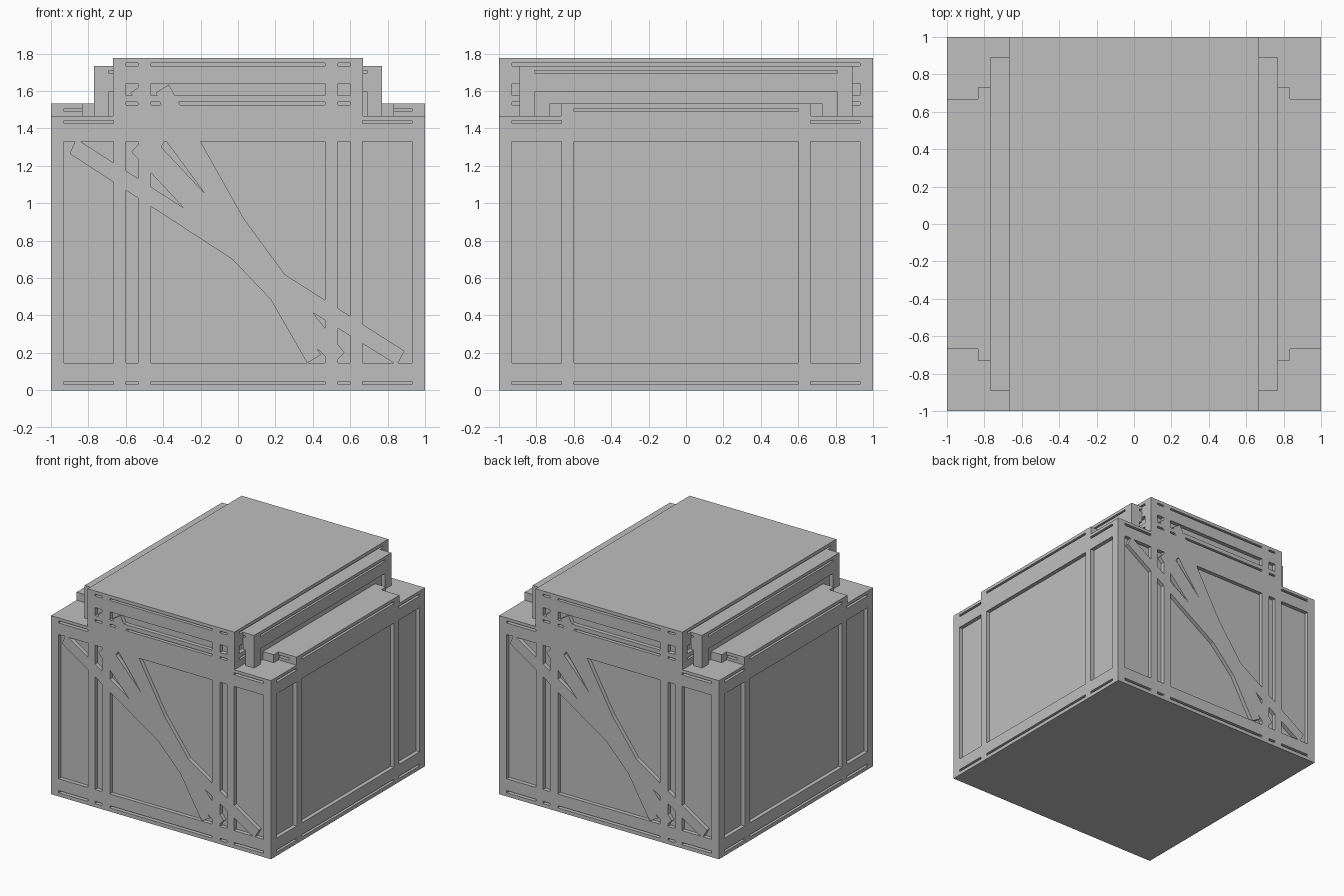
import bpy, bmesh
from math import pi
from mathutils import Matrix

cube = bpy.data.objects.get("Cube")
if cube:
    bpy.data.objects.remove(cube, do_unlink=True)

grey = bpy.data.materials.new("plain grey")
grey.use_nodes = True
grey.diffuse_color = (0.52, 0.52, 0.52, 1)
grey.node_tree.nodes["Principled BSDF"].inputs["Base Color"].default_value = grey.diffuse_color

DEPTH = 0.033
HALF_TURN = Matrix.Rotation(pi, 4, 'Z')
# Maps a profile (u, v, out) to a front face (x, z, -y), a side face (y, z, x) or a plan
FRONT = Matrix(((1, 0, 0, 0), (0, 0, -1, 0), (0, 1, 0, 0), (0, 0, 0, 1)))
SIDE = Matrix(((0, 0, 1, 0), (1, 0, 0, 0), (0, 1, 0, 0), (0, 0, 0, 1)))
PLAN = Matrix.Identity(4)


def prisms(name, outlines, low, high, matrix):
    """Extrude flat outlines between two distances and place them."""
    bm = bmesh.new()
    for outline in outlines:
        face = bm.faces.new([bm.verts.new((u, v, low)) for u, v in outline])
        ext = bmesh.ops.extrude_face_region(bm, geom=[face])
        top = [g for g in ext["geom"] if isinstance(g, bmesh.types.BMVert)]
        bmesh.ops.translate(bm, verts=top, vec=(0, 0, high - low))
    bmesh.ops.recalc_face_normals(bm, faces=bm.faces)
    bm.transform(matrix)
    mesh = bpy.data.meshes.new(name)
    bm.to_mesh(mesh)
    bm.free()
    mesh.materials.append(grey)
    obj = bpy.data.objects.new(name, mesh)
    bpy.context.collection.objects.link(obj)
    return obj


def rect(u0, u1, v0, v1):
    return [(u0, v0), (u1, v0), (u1, v1), (u0, v1)]


def subtract(obj, cutter):
    mod = obj.modifiers.new("cut", 'BOOLEAN')
    mod.operation, mod.solver, mod.object = 'DIFFERENCE', 'EXACT', cutter
    bpy.context.view_layer.objects.active = obj
    bpy.ops.object.modifier_apply(modifier=mod.name)
    bpy.data.objects.remove(cutter, do_unlink=True)


def recess(obj, rects, plane, matrix, keep=None):
    """Sink rectangles into a face, leaving the keep outline flush."""
    cutter = prisms("cutter", rects, plane - DEPTH, plane + 0.02, matrix)
    cutter.hide_render = True
    if keep:
        subtract(cutter, prisms("keep", [keep], plane - 0.1, plane + 0.1, matrix))
    subtract(obj, cutter)


def mirrored(spans):
    return spans + [(-b, -a) for a, b in spans]


# Column spans and row heights shared by the panels and grooves
outer = mirrored([(-0.93, -0.665)])
posts = mirrored([(-0.6, -0.535)])
inner = posts + [(-0.465, 0.465)]
panel, low_groove, rim_groove = (0.145, 1.33), (0.03, 0.048), (1.425, 1.443)
upper_rows = [(1.525, 1.541), (1.575, 1.64), (1.735, 1.75)]

# Jagged diagonal band, flush with the frame
band = [(-0.9, 1.265), (-0.865, 1.345), (-0.29, 0.975), (-0.57, 1.275),
        (-0.515, 1.335), (-0.39, 1.335), (-0.41, 1.3), (-0.18, 1.055),
        (-0.575, 1.59), (-0.53, 1.62), (-0.46, 1.5), (-0.4, 1.5),
        (-0.44, 1.59), (-0.37, 1.635), (-0.2, 1.33), (0.03, 0.92),
        (0.25, 0.62), (0.89, 0.21), (0.85, 0.135), (0.4, 0.415),
        (0.57, 0.2), (0.51, 0.14), (0.42, 0.225), (0.445, 0.19),
        (0.37, 0.145), (0.175, 0.485), (-0.03, 0.7)]

# Main body with raised centre block
half = [(1, 0), (1, 1.467), (0.667, 1.467), (0.667, 1.777)]
outline = half + [(-x, z) for x, z in reversed(half)]
body = prisms("chest_body", [outline], -1, 1, FRONT)

front_rects = [rect(*s, *r) for s in outer + inner for r in (panel, low_groove)]
front_rects += [rect(*s, *rim_groove) for s in outer]
front_rects += [rect(*s, *r) for s in inner for r in upper_rows]
side_rects = [rect(*s, *r) for s in outer + [(-0.6, 0.6)] for r in (panel, low_groove)]
side_rects += [rect(*s, *rim_groove) for s in outer]
block_rects = [rect(-0.93, 0.93, *r) for r in upper_rows]

for turn in (PLAN, HALF_TURN):
    recess(body, front_rects, 1, turn @ FRONT, band)
    recess(body, side_rects, 1, turn @ SIDE)
    recess(body, block_rects, 0.667, turn @ SIDE)

# Stepped shelf and grooved rail on each side
for turn, side in ((PLAN, "left"), (HALF_TURN, "right")):
    plan = [(0.667, -0.73), (0.835, -0.73), (0.835, -0.667), (1, -0.667)]
    plan += [(x, -y) for x, y in reversed(plan)]
    shelf = prisms(side + "_shelf", [plan], 1.467, 1.533, turn)
    recess(shelf, [rect(-0.6, 0.6, 1.49, 1.507)], 1, turn @ SIDE)

    rail = prisms(side + "_rail", [rect(0.667, 0.77, -0.89, 0.89)], 1.467, 1.735, turn)
    recess(rail, [rect(-0.81, 0.81, 1.45, 1.595), rect(-0.81, 0.81, 1.695, 1.71)],
           0.77, turn @ SIDE)
    # End grooves on the front and back of both parts
    for end, s in ((FRONT, 1), (HALF_TURN @ FRONT, -1)):
        flip = lambda a, b: (a, b) if s > 0 else (-b, -a)
        recess(shelf, [rect(*flip(0.835, 0.93), 1.49, 1.507)], 0.667, turn @ end)
        recess(rail, [rect(*flip(0.65, 0.693), 1.45, 1.595),
                      rect(*flip(0.65, 0.693), 1.695, 1.71)], 0.89, turn @ end)
